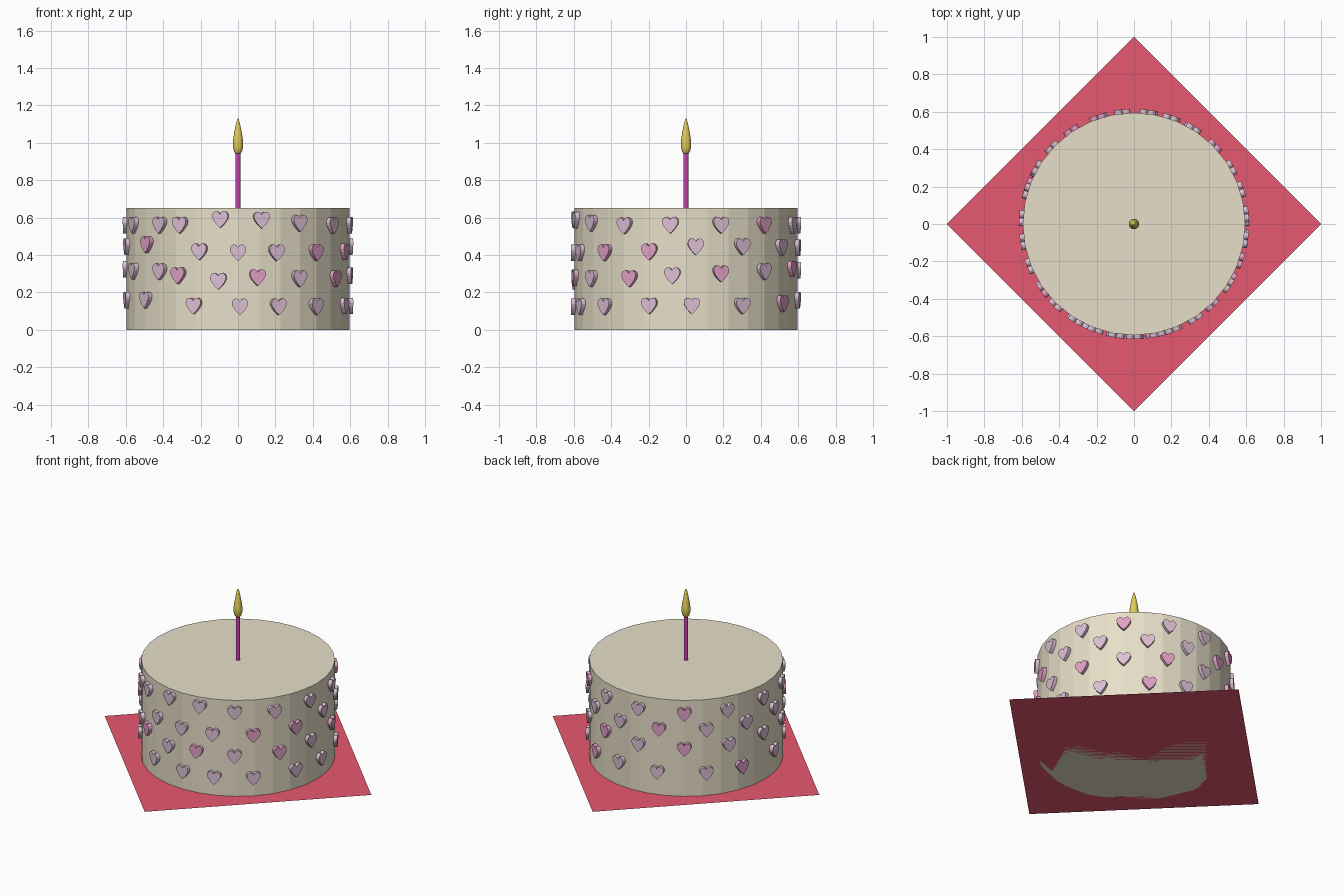
import bpy, bmesh, math
from mathutils import Matrix, Vector

if "Cube" in bpy.data.objects:
    bpy.data.objects.remove(bpy.data.objects["Cube"])


def material(name, rgb):
    m = bpy.data.materials.new(name)
    m.diffuse_color = (*rgb, 1)
    m.use_nodes = True
    m.node_tree.nodes["Principled BSDF"].inputs["Base Color"].default_value = m.diffuse_color
    return m


RED = material("mat_red", (0.80, 0.10, 0.16))
CREAM = material("mat_cream", (0.80, 0.74, 0.58))
PURPLE = material("mat_purple", (0.60, 0.05, 0.42))
YELLOW = material("mat_yellow", (0.75, 0.62, 0.10))
LILAC = material("mat_lilac", (0.72, 0.52, 0.66))
PINK = material("mat_pink", (0.75, 0.36, 0.56))


def make_object(name, bm, mat):
    bmesh.ops.recalc_face_normals(bm, faces=bm.faces)
    mesh = bpy.data.meshes.new(name)
    bm.to_mesh(mesh)
    bm.free()
    mesh.materials.append(mat)
    ob = bpy.data.objects.new(name, mesh)
    bpy.context.collection.objects.link(ob)
    return ob


def cylinder(name, radius, z0, z1, sides, mat):
    bm = bmesh.new()
    bmesh.ops.create_cone(bm, cap_ends=True, segments=sides, radius1=radius,
                          radius2=radius, depth=z1 - z0,
                          matrix=Matrix.Translation((0, 0, (z0 + z1) / 2)))
    return make_object(name, bm, mat)


# Flat diamond-shaped napkin under the cake
bm = bmesh.new()
bm.faces.new([bm.verts.new(c) for c in ((1, 0, 0), (0, 1, 0), (-1, 0, 0), (0, -1, 0))])
make_object("napkin", bm, RED)

# Cake and candle
cylinder("cake", 0.595, 0, 0.65, 32, CREAM)
cylinder("candle", 0.0135, 0.64, 0.945, 24, PURPLE)

# Flame: lathed teardrop profile
profile = [(0, 0.937), (0.012, 0.940), (0.021, 0.952), (0.026, 0.972), (0.028, 0.995),
           (0.025, 1.025), (0.019, 1.06), (0.012, 1.095), (0.006, 1.12), (0, 1.133)]
bm = bmesh.new()
pts = [bm.verts.new((r, 0, z)) for r, z in profile]
edges = [bm.edges.new(p) for p in zip(pts, pts[1:])]
bmesh.ops.spin(bm, geom=pts + edges, cent=(0, 0, 0), axis=(0, 0, 1),
               angle=2 * math.pi, steps=20)
bmesh.ops.remove_doubles(bm, verts=bm.verts, dist=0.0005)
flame = make_object("flame", bm, YELLOW)
flame.data.shade_smooth()

# Heart outline: right half from the notch to the tip, mirrored to the left
half = [(0, 0.028), (0.006, 0.037), (0.015, 0.043), (0.026, 0.043), (0.036, 0.037),
        (0.042, 0.027), (0.043, 0.014), (0.038, 0.000), (0.027, -0.017),
        (0.014, -0.032), (0, -0.045)]
outline = half + [(-x, z) for x, z in half[-2:0:-1]]


def add_heart(bm, degrees, z):
    turn = Matrix.Rotation(math.radians(degrees), 4, 'Z')
    face = bm.faces.new([bm.verts.new(turn @ Vector((x, -0.615, z + h))) for x, h in outline])
    moved = bmesh.ops.extrude_face_region(bm, geom=[face])["geom"]
    verts = [g for g in moved if isinstance(g, bmesh.types.BMVert)]
    bmesh.ops.translate(bm, verts=verts, vec=turn @ Vector((0, 0.032, 0)))
    # close the outer side again after the extrusion
    bmesh.ops.holes_fill(bm, edges=bm.edges, sides=0)


# Heart rows: (angle from the front, height), then the positions of the pink ones
rows = [
    ([(-68, .56), (-44, .56), (-31, .56), (-9, .59), (12, .587), (33, .57), (57, .556),
      (82, .56), (108, .56), (134, .56), (161, .56), (186, .56), (214, .56), (240, .56),
      (267, .56)], {9, 12}),
    ([(-54, .455), (-20, .417), (0, .412), (20, .412), (44, .412), (71, .417), (95, .444),
      (120, .444), (148, .44), (173, .44), (199, .447), (227, .447), (253, .445),
      (279, .445)], {0, 4, 5, 10}),
    ([(-68, .315), (-44, .31), (-32, .29), (-10, .26), (10, .28), (33, .273), (60, .273),
      (83, .289), (108, .3), (134, .31), (160, .326), (186, .32), (214, .323), (241, .325),
      (267, .325)], {2, 4, 6, 8, 10, 12}),
    ([(-55, .16), (-23, .128), (1, .123), (21, .123), (44, .123), (71, .128), (93, .128),
      (120, .128), (149, .14), (172, .158), (198, .155), (227, .155), (250, .155),
      (279, .16)], {8, 12}),
]
for name, mat, want_pink in (("lilac_hearts", LILAC, False), ("pink_hearts", PINK, True)):
    bm = bmesh.new()
    for places, pink in rows:
        for i, (degrees, z) in enumerate(places):
            if (i in pink) == want_pink:
                add_heart(bm, degrees, z)
    make_object(name, bm, mat)
